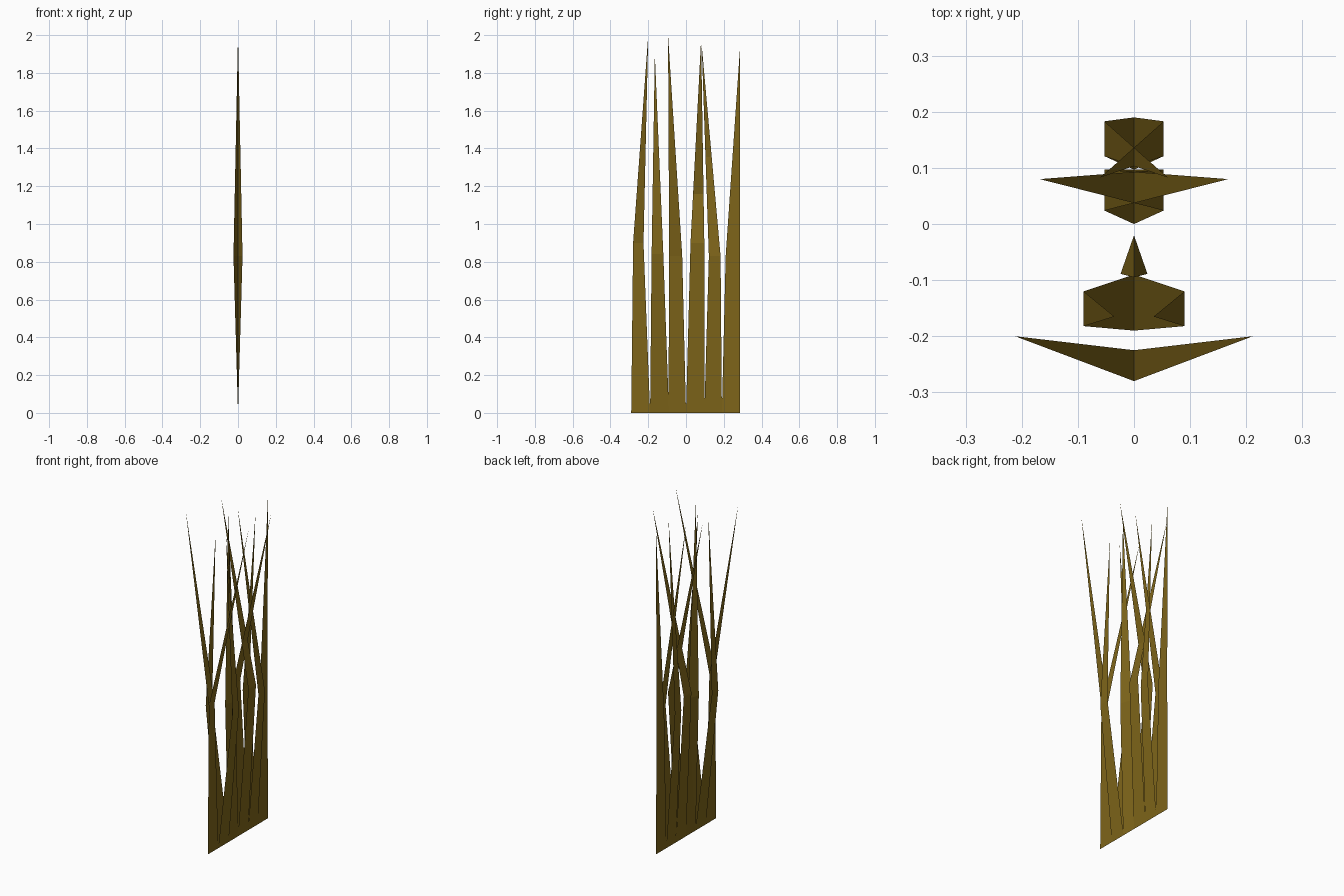
import bpy

if "Cube" in bpy.data.objects:
    bpy.data.objects.remove(bpy.data.objects["Cube"])

# olive grass material
mat = bpy.data.materials.new("grass_olive")
mat.diffuse_color = (0.21, 0.13, 0.01, 1)
mat.use_nodes = True
mat.node_tree.nodes["Principled BSDF"].inputs["Base Color"].default_value = mat.diffuse_color


def blade(name, base, mid_front, mid_back, tip, mirrored=True):
    """Flat bent blade: base y range on x=0, two mid points, one tip."""
    verts = [(0, base[0], 0), (0, base[1], 0), mid_back, mid_front, tip]
    mesh = bpy.data.meshes.new(name)
    mesh.from_pydata(verts, [], [(0, 1, 2, 3), (3, 2, 4)])
    mesh.materials.append(mat)
    obj = bpy.data.objects.new(name, mesh)
    bpy.context.collection.objects.link(obj)
    if mirrored:
        mod = obj.modifiers.new("mirror", 'MIRROR')
        mod.use_mirror_merge = False


# front blade pair, splitting outward from a straight stem
blade("grass_blade_1", (-0.29, -0.19), (0, -0.28, 0.9), (0, -0.225, 0.9),
      (0.212, -0.2, 2.0))
# pair bowing outward, tips curling back in
blade("grass_blade_2", (-0.19, -0.09), (0.09, -0.182, 0.84), (0.09, -0.12, 0.84),
      (0.035, -0.165, 1.9))
# narrow folded pair sharing its back edge
blade("grass_blade_3", (-0.093, 0), (0.024, -0.089, 0.83), (0, -0.02, 0.83),
      (0, -0.095, 2.0))
# pairs bowing outward, tips crossing over the middle
blade("grass_blade_4", (0, 0.097), (0.053, 0.024, 0.9), (0.053, 0.097, 0.9),
      (-0.168, 0.08, 1.98))
blade("grass_blade_5", (0.097, 0.19), (0.053, 0.121, 0.83), (0.053, 0.183, 0.83),
      (-0.06, 0.083, 1.95))
# single upright back blade
blade("grass_blade_6", (0.19, 0.287), (0, 0.21, 0.83), (0, 0.285, 0.83),
      (0, 0.287, 1.95), mirrored=False)
